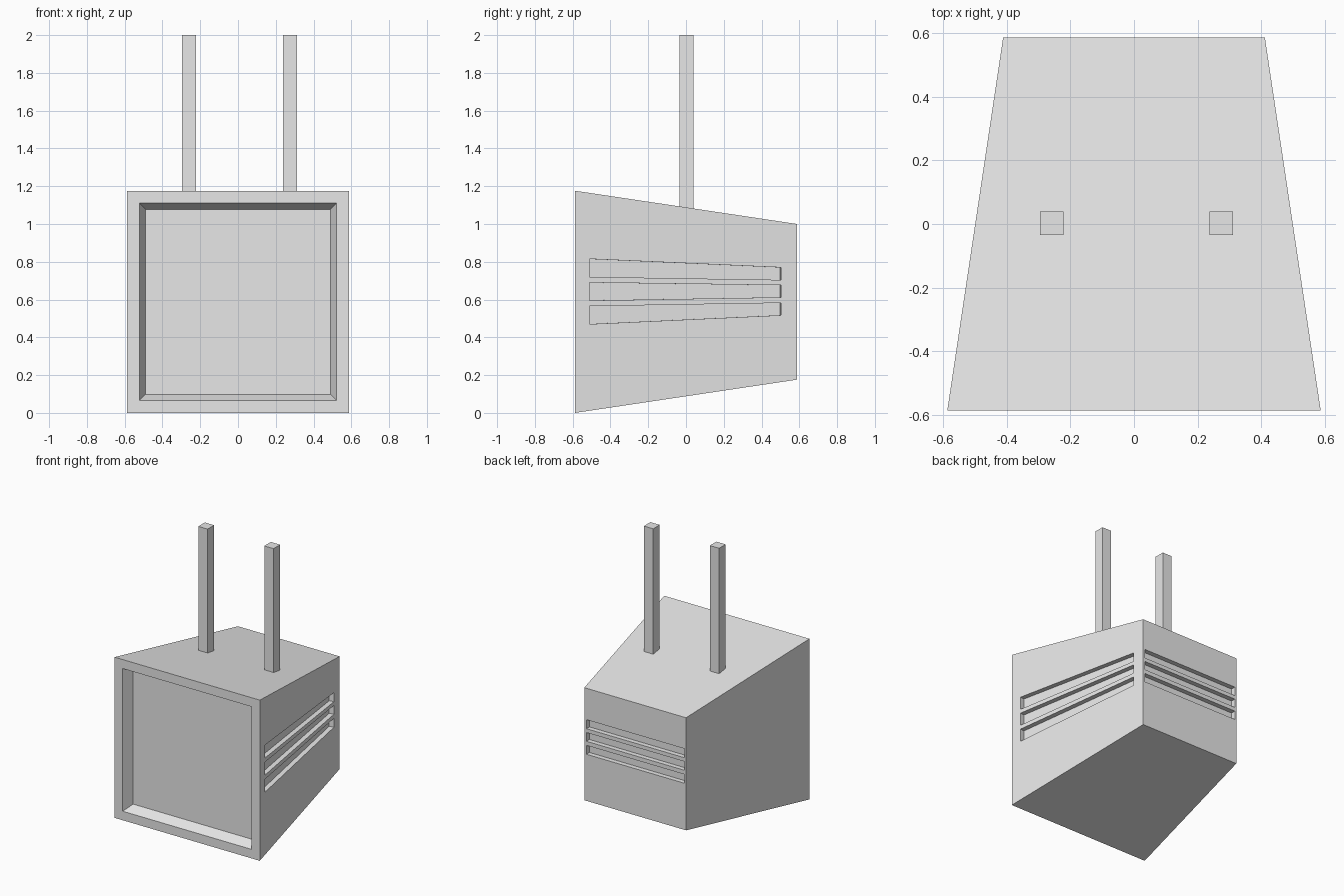
import bpy, bmesh
from mathutils import Vector

if "Cube" in bpy.data.objects:
    bpy.data.objects.remove(bpy.data.objects["Cube"])

grey = bpy.data.materials.new("light grey")
grey.diffuse_color = (0.8, 0.8, 0.8, 1)
grey.use_nodes = True
grey.node_tree.nodes["Principled BSDF"].inputs["Base Color"].default_value = grey.diffuse_color


def loft(name, a, b):
    """Solid between two four-cornered outlines."""
    bm = bmesh.new()
    va = [bm.verts.new(p) for p in a]
    vb = [bm.verts.new(p) for p in b]
    bm.faces.new(va)
    bm.faces.new(vb)
    for i in range(4):
        j = (i + 1) % 4
        bm.faces.new((va[i], va[j], vb[j], vb[i]))
    bmesh.ops.recalc_face_normals(bm, faces=bm.faces)
    mesh = bpy.data.meshes.new(name)
    bm.to_mesh(mesh)
    bm.free()
    mesh.materials.append(grey)
    obj = bpy.data.objects.new(name, mesh)
    bpy.context.collection.objects.link(obj)
    return obj


def square(y, half, mid=0.588):
    """Upright square outline at depth y."""
    return [(x * half, y, mid + z * half) for x, z in ((-1, -1), (1, -1), (1, 1), (-1, 1))]


def cut(target, cutter):
    cutter.hide_render = True
    mod = target.modifiers.new("cut", 'BOOLEAN')
    mod.operation = 'DIFFERENCE'
    mod.solver = 'EXACT'
    mod.object = cutter
    bpy.context.view_layer.objects.active = target
    bpy.ops.object.modifier_apply(modifier=mod.name)
    bpy.data.objects.remove(cutter)


def cut_slot(target, outline, normal, depth=0.035):
    """Shallow slot sunk into a wall along its normal."""
    n = Vector(normal).normalized()
    pts = [Vector(p) for p in outline]
    cut(target, loft("slot_cutter", [p - n * depth for p in pts], [p + n * 0.02 for p in pts]))


# Tapered body
F, B = 0.588, 0.412          # half sizes at the front and back
body = loft("body", square(-F, F), square(F, B))
slope = (F - B) / (2 * F)

# Front screen recess, narrowing inwards
rim, floor, depth = 0.522, 0.49, 0.075
out = 0.02
grow = (rim - floor) / depth * out
cut(body, loft("screen_cutter", square(-F - out, rim + grow), square(-F + depth, floor)))


# Right side slots, tapering towards the back, and matching back slots
def side_x(y):
    return F - slope * (y + F)


y0, y1 = -0.51, 0.503
for f_lo, f_hi, b_lo, b_hi in ((0.72, 0.815, 0.704, 0.77),
                               (0.595, 0.69, 0.612, 0.676),
                               (0.47, 0.565, 0.517, 0.582)):
    x0, x1 = side_x(y0), side_x(y1)
    cut_slot(body, [(x0, y0, f_lo), (x1, y1, b_lo), (x1, y1, b_hi), (x0, y0, f_hi)], (1, slope, 0))
    cut_slot(body, [(-0.4, F, b_lo), (0.395, F, b_lo), (0.395, F, b_hi), (-0.4, F, b_hi)], (0, 1, 0))

# Two square antennas
for side, x in (("left", -0.259), ("right", 0.275)):
    r = 0.0375
    ring = [(x - r, -0.035), (x + r, -0.035), (x + r, 0.04), (x - r, 0.04)]
    loft(side + "_antenna", [(*p, 1.07) for p in ring], [(*p, 2.0) for p in ring])
